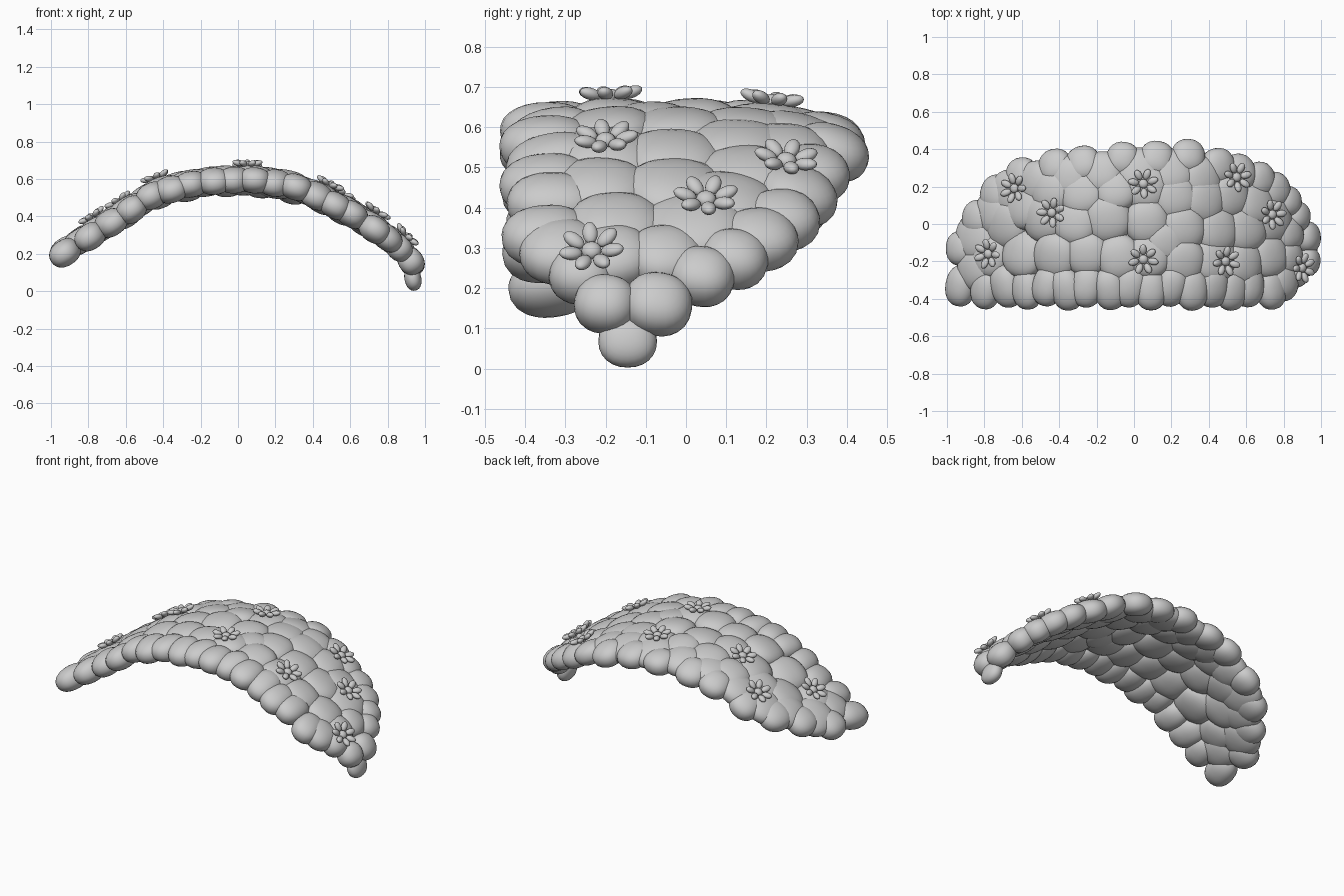
import bpy, bmesh, math, random
from mathutils import Vector, Matrix

if "Cube" in bpy.data.objects:
    bpy.data.objects.remove(bpy.data.objects["Cube"])

random.seed(4)

# arch profile (x, z) of the shell's middle surface
ARCH = [(-1.05, 0.14), (-0.93, 0.215), (-0.8, 0.3), (-0.6, 0.43), (-0.45, 0.53),
        (-0.3, 0.577), (-0.1, 0.607), (0.1, 0.607), (0.3, 0.575), (0.45, 0.51),
        (0.6, 0.43), (0.7, 0.365), (0.8, 0.295), (0.88, 0.22), (0.94, 0.14), (1.0, 0.02)]


def height(x, y):
    x = min(max(x, -1.04), 0.99)
    for (x0, z0), (x1, z1) in zip(ARCH, ARCH[1:]):
        if x0 <= x <= x1:
            z = z0 + (z1 - z0) * (x - x0) / (x1 - x0)
            break
    return z - 0.3 * max(0, y) ** 2 - 0.1 * max(0, -y - 0.2)


def normal(x, y, h=0.06):
    dx = (height(x + h, y) - height(x - h, y)) / (2 * h)
    dy = (height(x, y + h) - height(x, y - h)) / (2 * h)
    return Vector((-dx, -dy, 1)).normalized()


def frame(pos, n):
    """Matrix with local z along n and local y close to world y."""
    t = Vector((0, 1, 0)).cross(n).normalized()
    b = n.cross(t)
    m = Matrix((t, b, n)).transposed().to_4x4()
    m.translation = pos
    return m


def ellipsoid(bm, m, size, seg=24, rings=14, power=1.0):
    """Ellipsoid; a power below 1 makes it slightly boxy like a pebble."""
    made = bmesh.ops.create_uvsphere(bm, u_segments=seg, v_segments=rings, radius=1)
    full = m @ Matrix.Diagonal((*size, 1))
    for v in made["verts"]:
        v.co = full @ Vector([math.copysign(abs(c) ** power, c) for c in v.co])


def finish(bm, name):
    me = bpy.data.meshes.new(name)
    bm.to_mesh(me)
    bm.free()
    for p in me.polygons:
        p.use_smooth = True
    ob = bpy.data.objects.new(name, me)
    bpy.context.collection.objects.link(ob)
    return ob


def pebbles(name, points, size, vary):
    bm = bmesh.new()
    for x, y in points:
        k = random.uniform(1 - vary, 1 + vary)
        if x > 0.8:                      # smaller pebbles near the right tip
            k *= 0.82
        n = normal(x, y)
        m = frame(Vector((x, y, height(x, y))), n)
        m = m @ Matrix.Rotation(random.uniform(-0.3, 0.3), 4, 'Z')
        m = m @ Matrix.Rotation(random.uniform(-0.12, 0.12), 4, 'X')
        ellipsoid(bm, m, (size[0] * k, size[1] * k, size[2]), power=0.9)
    return finish(bm, name)


# straight front rim
front_x = [-0.925, -0.79, -0.68, -0.57, -0.46, -0.36, -0.25, -0.13, -0.02,
           0.09, 0.2, 0.31, 0.42, 0.52, 0.61, 0.73]
pebbles("front_rim", [(x, -0.338 + 0.008 * (-1) ** i) for i, x in enumerate(front_x)],
        (0.087, 0.115, 0.07), 0.04)

# curved rim round the left end, back and right end
back = [(-0.92, -0.13), (-0.83, 0.03), (-0.73, 0.16), (-0.6, 0.26), (-0.42, 0.305),
        (-0.27, 0.32), (-0.06, 0.345), (0.12, 0.345), (0.29, 0.36), (0.45, 0.305),
        (0.56, 0.275), (0.67, 0.235), (0.75, 0.18), (0.82, 0.12), (0.87, 0.04),
        (0.925, -0.07), (0.925, -0.2), (0.86, -0.26), (0.79, -0.31)]
pebbles("back_rim", back, (0.095, 0.1, 0.067), 0.05)

# inner pebbles, loosely staggered
inner = [(-0.77, -0.17), (-0.59, -0.16), (-0.42, -0.17), (-0.25, -0.16), (-0.08, -0.18),
         (0.08, -0.17), (0.26, -0.2), (0.43, -0.19), (0.58, -0.21), (0.72, -0.17),
         (0.82, -0.18), (-0.68, 0.0), (-0.48, 0.03), (-0.31, 0.01), (-0.14, 0.03),
         (0.07, 0.01), (0.26, -0.02), (0.44, -0.03), (0.59, -0.02), (0.73, 0.02),
         (0.82, -0.05), (-0.58, 0.1), (-0.44, 0.18), (-0.28, 0.17), (-0.1, 0.18),
         (0.06, 0.2), (0.22, 0.15), (0.37, 0.13), (0.51, 0.15), (0.64, 0.11),
         (-0.84, -0.24), (-0.84, -0.07), (-0.74, 0.06), (-0.52, 0.22), (-0.17, 0.27),
         (0.03, 0.28), (0.2, 0.28), (0.36, 0.24), (-0.35, 0.24), (-0.66, 0.16), (0.17, -0.1)]
pebbles("inner_pebbles", inner, (0.123, 0.127, 0.065), 0.06)

# hanging tip at the right end
bm = bmesh.new()
ellipsoid(bm, frame(Vector((0.935, -0.145, 0.068)), Vector((1, 0, 0.2)).normalized()),
          (0.066, 0.073, 0.045), power=0.92)
finish(bm, "hanging_tip")

# seven-petal flowers sitting on the outer surface
flowers = [(-0.64, 0.19), (-0.44, 0.06), (-0.78, -0.16), (0.05, 0.215), (0.05, -0.19),
           (0.55, 0.25), (0.49, -0.2), (0.74, 0.05), (0.9, -0.235)]
LIFT = 0.07
for i, (fx, fy) in enumerate(flowers):
    bx, by = fx, fy
    for _ in range(6):
        n = normal(bx, by)
        bx, by = fx - n.x * LIFT, fy - n.y * LIFT
    base = frame(Vector((bx, by, height(bx, by))) + n * LIFT, n)
    bm = bmesh.new()
    ellipsoid(bm, base, (0.025, 0.025, 0.019), 16, 10)
    for k in range(7):
        turn = Matrix.Rotation(math.tau * k / 7 + i * 0.4, 4, 'Z')
        petal = (base @ turn @ Matrix.Translation((0.053, 0, 0.008))
                 @ Matrix.Rotation(-0.3, 4, 'Y'))
        ellipsoid(bm, petal, (0.03, 0.019, 0.015), 16, 10)
    finish(bm, f"flower_{i + 1}")
